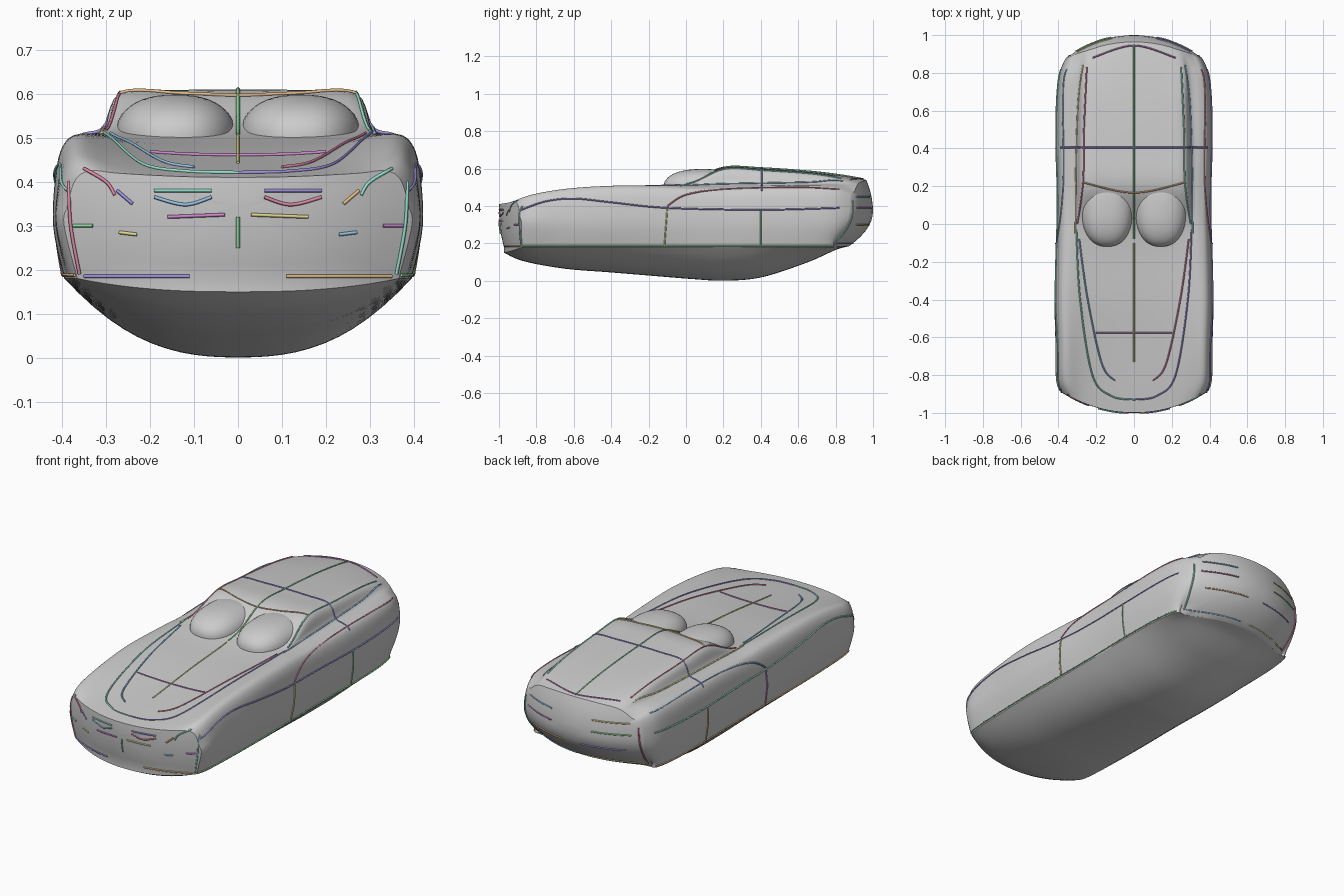
import bpy, bmesh
from math import copysign
from mathutils import Vector
from mathutils.bvhtree import BVHTree

if "Cube" in bpy.data.objects:
    bpy.data.objects.remove(bpy.data.objects["Cube"])


def spline(pts, n):
    """Smooth curve through tuples of any dimension, n steps per span."""
    p = [pts[0]] + list(pts) + [pts[-1]]
    out = []
    for i in range(1, len(p) - 2):
        for k in range(n):
            u = k / n
            out.append(tuple(0.5 * (2 * b + (c - a) * u + (2 * a - 5 * b + 4 * c - d) * u * u
                                    + (3 * b - a - 3 * c + d) * u ** 3)
                             for a, b, c, d in zip(p[i - 1], p[i], p[i + 1], p[i + 2])))
    out.append(tuple(pts[-1]))
    return out


# Stations: position, keel z, sill half-width, max half-width, fender z,
# deck half-width, deck z, roof half-width, roof edge z, centre z
STATIONS = [
    (-1.00, .150, .365, .395, .425, .28, .420, .20, .415, .410),
    (-0.88, .105, .380, .412, .458, .28, .440, .20, .430, .425),
    (-0.65, .065, .390, .415, .492, .29, .475, .22, .460, .450),
    (-0.40, .045, .395, .420, .508, .30, .500, .25, .488, .478),
    (-0.12, .022, .393, .412, .507, .31, .510, .28, .505, .500),
    (0.03, .010, .392, .407, .502, .31, .510, .28, .525, .530),
    (0.20, .001, .392, .407, .502, .305, .520, .27, .597, .605),
    (0.40, .018, .395, .412, .505, .305, .520, .265, .592, .602),
    (0.65, .095, .390, .410, .510, .30, .520, .258, .575, .585),
    (0.85, .165, .370, .395, .505, .29, .520, .250, .550, .563),
    (1.00, .185, .340, .362, .480, .27, .505, .220, .525, .540),
]
SILL = 0.18


def warp(x, t, z):
    """Round the nose and tail in plan and in profile."""
    w = abs(t) ** 6
    dz = (max(min(z, .56), SILL) - .37) / .2
    if t > 0:
        c = .15 if dz < 0 else .05
        bow = .15
    else:
        c, bow = .03, .12
    push = bow * (abs(x) / .4) ** 2.1 + c * dz * dz
    return (x, t - copysign(w * min(push, .22), t), z)


def half_section(st):
    """Outline from keel to centre of roof."""
    t, zb, ws, wm, zf, xb, zd, xt, zr, zc = st
    zb = min(zb, SILL + .005)
    belly = [(ws * i / 12, zb + (SILL - zb) * (i / 12) ** 2.5) for i in range(12)]
    upper = spline([(ws, SILL), (wm, .30), (wm - .007, zf - .08), (wm - .026, zf - .02),
                    (wm - .06, zf), (xb, zd), (xt, zr), (xt * .5, zr + (zc - zr) * .8),
                    (0, zc)], 5)
    return belly + upper


# Body shell
bm = bmesh.new()
loops = []
for st in spline(STATIONS, 7):
    h = half_section(st)
    loops.append((st[0], h + [(-x, z) for x, z in reversed(h[1:-1])]))


def capped(t, ring):
    """Progressively smaller rings that close an end."""
    return [(t, [(x * s, .34 + (z - .34) * s) for x, z in ring]) for s in (.85, .68, .5, .3, .12)]


front = capped(*loops[0])[::-1]
back = capped(*loops[-1])
rings = [[bm.verts.new(warp(x, t, z)) for x, z in ring] for t, ring in front + loops + back]
for a, b in zip(rings, rings[1:]):
    n = len(a)
    for i in range(n):
        bm.faces.new((a[i], a[(i + 1) % n], b[(i + 1) % n], b[i]))
bm.faces.new(rings[0])
bm.faces.new(rings[-1])
bmesh.ops.recalc_face_normals(bm, faces=bm.faces[:])
tree = BVHTree.FromBMesh(bm)
mesh = bpy.data.meshes.new("body_shell")
bm.to_mesh(mesh)
bm.free()
body = bpy.data.objects.new("body_shell", mesh)
bpy.context.collection.objects.link(body)
bpy.context.view_layer.objects.active = body
body.select_set(True)
bpy.ops.object.shade_smooth_by_angle(angle=0.6)

# Twin windscreen bulges, slightly squared ellipsoids
for side, sx in (("right", 1), ("left", -1)):
    bpy.ops.mesh.primitive_uv_sphere_add(segments=48, ring_count=24, radius=1,
                                         location=(.142 * sx, .09, .498))
    o = bpy.context.object
    o.name = "windscreen_bulge_" + side
    for v in o.data.vertices:
        v.co = [copysign(abs(c) ** .85, c) for c in v.co]
    o.scale = (.138, .21, .1)
    bpy.ops.object.shade_smooth()

# Coloured feature lines laid on the shell
COLOURS = [(.35, .3, .75), (.3, .75, .6), (.75, .25, .4), (.3, .55, .8), (.75, .7, .3),
           (.6, .25, .6), (.3, .7, .35), (.75, .5, .25)]
MATS = []
for i, c in enumerate(COLOURS):
    m = bpy.data.materials.new("line_colour_%d" % i)
    m.diffuse_color = (*c, 1)
    m.use_nodes = True
    m.node_tree.nodes["Principled BSDF"].inputs["Base Color"].default_value = m.diffuse_color
    MATS.append(m)

VIEWS = {  # 2D point to ray origin, ray direction
    "top": (lambda a, b: (a, b, 2), (0, 0, -1)),
    "side": (lambda a, b: (2, a, b), (-1, 0, 0)),
    "front": (lambda a, b: (a, -2, b), (0, 1, 0)),
    "back": (lambda a, b: (a, 2, b), (0, -1, 0)),
}
count = 0


def line(name, view, pts, mirror=True):
    global count
    origin, d = VIEWS[view]
    lift = Vector(d) * -.002
    hits = [tree.ray_cast(Vector(origin(a, b)), Vector(d))[0] for a, b in spline(pts, 14)]
    hits = [h + lift for h in hits if h]
    for side, sx in (("right", 1), ("left", -1)) if mirror else (("middle", 1),):
        cu = bpy.data.curves.new(name + "_" + side, "CURVE")
        cu.dimensions = "3D"
        cu.bevel_depth = .004
        cu.bevel_resolution = 0
        cu.use_fill_caps = True
        sp = cu.splines.new("POLY")
        sp.points.add(len(hits) - 1)
        for p, h in zip(sp.points, hits):
            p.co = (h.x * sx, h.y, h.z, 1)
        cu.materials.append(MATS[count % len(MATS)])
        count += 1
        bpy.context.collection.objects.link(bpy.data.objects.new(cu.name, cu))


# Bonnet and roof lines
line("bonnet_outline", "top", [(.305, -.03), (.285, -.4), (.22, -.8), (.12, -.91), (0, -.93)])
line("bonnet_crease", "top", [(.29, -.08), (.245, -.4), (.17, -.74), (.1, -.83)])
line("bonnet_centre", "top", [(0, -.73), (0, -.4), (0, -.1)], False)
line("bonnet_cross", "top", [(-.2, -.575), (0, -.575), (.2, -.575)], False)
line("roof_centre", "top", [(0, -.08), (0, .15), (0, .5), (0, .95)], False)
line("roof_front_edge", "top", [(-.27, .22), (0, .165), (.27, .22)], False)
line("roof_cross", "top", [(-.39, .405), (-.26, .405), (0, .405), (.26, .405), (.39, .405)], False)
line("roof_rail", "top", [(.3, .0), (.27, .22), (.265, .5), (.25, .83)])
line("window_base", "top", [(.31, -.05), (.307, .3), (.295, .65), (.27, .84)])
line("tail_edge", "top", [(-.22, .88), (0, .945), (.22, .88)], False)
# Flank lines
line("sill", "side", [(-.87, .188), (.0, .188), (.78, .188)])
line("shoulder", "side", [(-.88, .38), (-.75, .425), (-.6, .44), (-.4, .42), (-.1, .39),
                          (.4, .38), (.82, .39)])
line("haunch", "side", [(-.1, .4), (0, .46), (.2, .49), (.6, .5), (.82, .49)])
line("door_front_seam", "side", [(-.115, .19), (-.1, .39)])
line("door_rear_seam", "side", [(.4, .19), (.4, .38)])
# Nose lines
line("grille_top", "front", [(.06, .38), (.19, .38)])
line("grille_bottom", "front", [(.06, .365), (.12, .348), (.19, .365)])
line("bumper_bar", "front", [(.03, .325), (.16, .32)])
line("nose_centre", "front", [(0, .25), (0, .32)], False)
line("headlight_inner", "front", [(.24, .35), (.275, .38)])
line("headlight_outer", "front", [(.28, .37), (.3, .4), (.35, .43)])
line("fog_lamp", "front", [(.23, .28), (.27, .285)])
line("corner_vent", "front", [(.33, .3), (.375, .3)])
line("nose_lip", "front", [(.11, .185), (.35, .185)])
line("nose_corner", "front", [(.385, .4), (.38, .3), (.36, .19)])
# Tail lines
line("tail_lamp_top", "back", [(.12, .45), (.3, .45)])
line("tail_lamp_bottom", "back", [(.12, .39), (.31, .39)])
line("rear_bumper", "back", [(.05, .3), (.28, .3)])
line("tail_corner", "back", [(.34, .43), (.345, .3), (.33, .2)])
line("rear_lip", "back", [(.03, .2), (.32, .2)])
